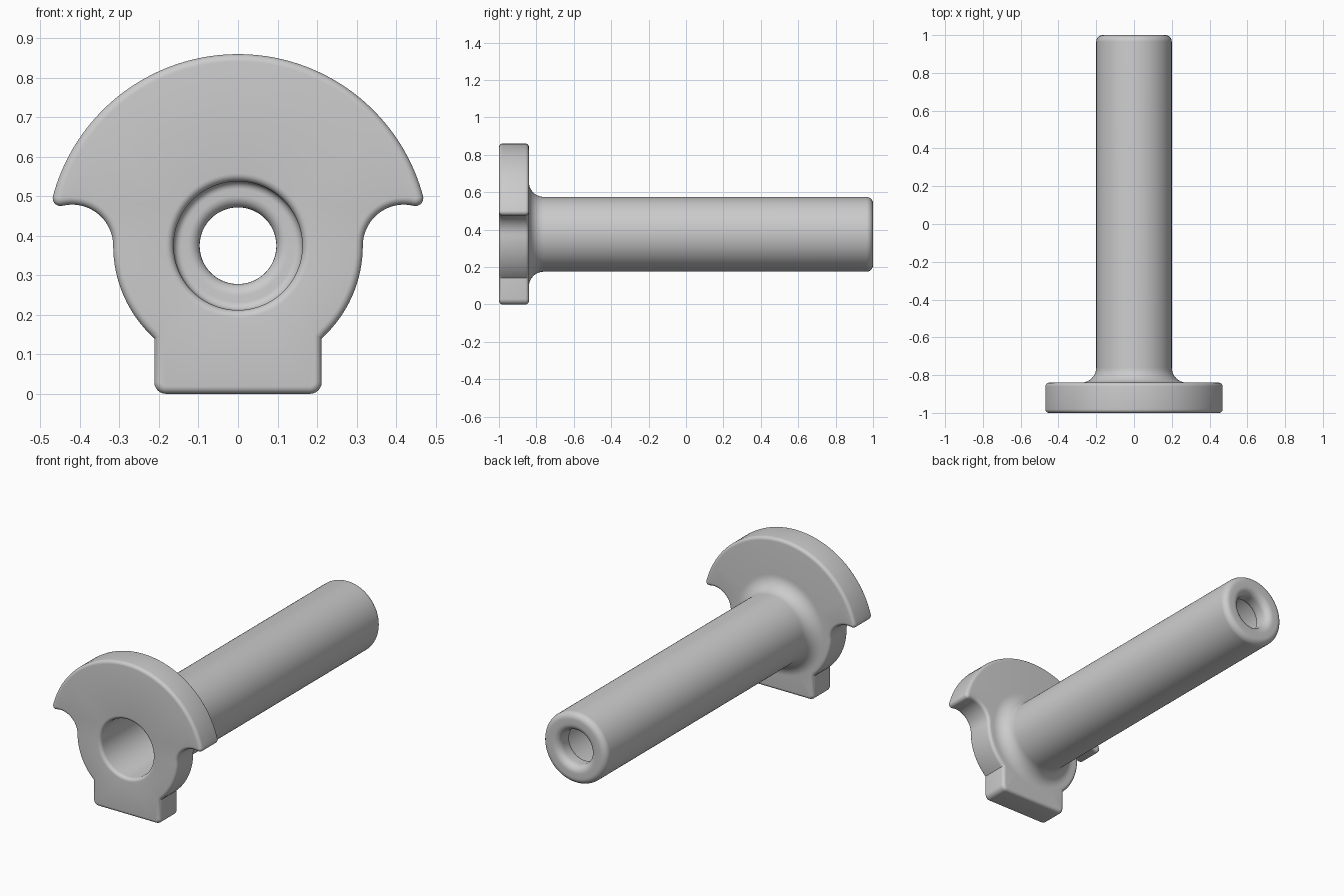
import bpy, bmesh
from math import sin, cos, pi, sqrt, atan2, radians

if "Cube" in bpy.data.objects:
    bpy.data.objects.remove(bpy.data.objects["Cube"])

AXIS_Z = 0.375                                   # height of the tube axis
R_TOP, R_LOW, R_NOTCH, R_TIP = 0.485, 0.316, 0.104, 0.02
FOOT_W, FOOT_R, ROUND = 0.212, 0.03, 0.019
Y_FRONT, Y_BACK = -1.0, -0.84
SEGS = 96


def arc(cx, cy, r, a0, a1, n):
    return [(cx + r * cos(a0 + (a1 - a0) * i / n),
             cy + r * sin(a0 + (a1 - a0) * i / n)) for i in range(n + 1)]


def outline(d):
    """Plate outline around the tube axis, inset by d."""
    nx = R_LOW + R_NOTCH
    rt, rn = R_TOP - R_TIP, R_NOTCH + R_TIP
    tx = (rt * rt + nx * nx - rn * rn) / (2 * nx)
    tz = sqrt(rt * rt - tx * tx)
    a_tip, a_notch = atan2(tz, tx), atan2(tz, tx - nx)
    w, rl = FOOT_W - d, R_LOW - d
    a_low = -atan2(sqrt(rl * rl - w * w), w)
    half = arc(0, 0, R_TOP - d, pi / 2, a_tip, 36)
    half += arc(tx, tz, R_TIP - d, a_tip, a_notch - pi, 10)[1:]
    half += arc(nx, 0, R_NOTCH + d, a_notch, pi, 18)[1:]
    half += arc(0, 0, rl, 0, a_low, 16)[1:]
    half += arc(FOOT_W - FOOT_R, FOOT_R - AXIS_Z, FOOT_R - d, 0, -pi / 2, 6)
    return half + [(-x, z) for x, z in half[:0:-1]]


bm = bmesh.new()


def add_loop(points, y):
    return [bm.verts.new((x, y, z + AXIS_Z)) for x, z in points]


def skin(loops):
    for a, b in zip(loops, loops[1:]):
        for i in range(len(a)):
            j = (i + 1) % len(a)
            bm.faces.new((a[i], a[j], b[j], b[i]))


# Plate rim with rounded front and back edges
steps = [i * pi / 12 for i in range(7)]
layers = [(ROUND * (1 - sin(a)), ROUND * (1 - cos(a))) for a in steps]
rim = [add_loop(outline(d), Y_FRONT + h) for d, h in layers]
rim += [add_loop(outline(d), Y_BACK - h) for d, h in reversed(layers)]
skin(rim)

# Tube section (radius, y): root fillet, rounded end, lip, bore, bore mouth
q = pi / 2
section = arc(0.28, -0.76, 0.08, -q, -pi, 10)
section += arc(0.165, 0.965, 0.035, 0, q, 8)
section += arc(0.137, 0.96, 0.04, q, pi, 8)
section += arc(0.127, 0.92, 0.03, pi, 3 * q, 6)
section += arc(0.143, 0.87, 0.02, q, 0, 6)
section += arc(0.183, -0.98, 0.02, pi, 3 * q, 6)
tube = [add_loop(arc(0, 0, r, 0, 2 * pi, SEGS)[:-1], y) for r, y in section]
skin(tube)

# Flat plate faces around the bore mouth and the tube root
for outer, inner in ((rim[0], tube[-1]), (rim[-1], tube[0])):
    edges = [bm.edges.get((l[i - 1], l[i])) for l in (outer, inner) for i in range(len(l))]
    bmesh.ops.triangle_fill(bm, edges=edges, use_beauty=True, normal=(0, 1, 0))

bmesh.ops.recalc_face_normals(bm, faces=bm.faces)
mesh = bpy.data.meshes.new("flanged_tube")
bm.to_mesh(mesh)
bm.free()
obj = bpy.data.objects.new("flanged_tube", mesh)
bpy.context.collection.objects.link(obj)
bpy.context.view_layer.objects.active = obj
obj.select_set(True)
bpy.ops.object.shade_smooth_by_angle(angle=radians(35))
